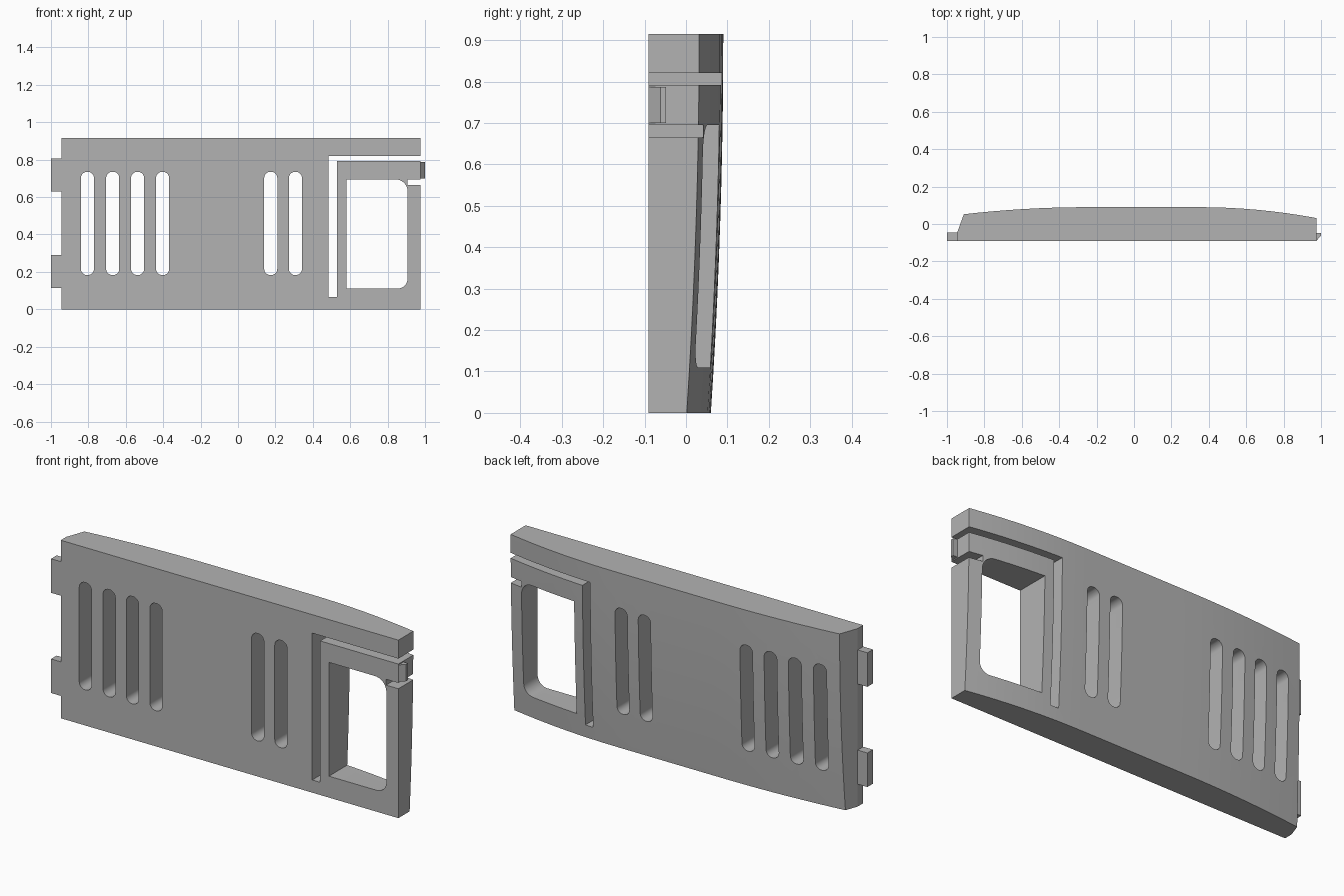
import bpy
import bmesh
import math

if "Cube" in bpy.data.objects:
    bpy.data.objects.remove(bpy.data.objects["Cube"], do_unlink=True)

FRONT, LEFT, RIGHT, TOP = -0.09, -0.945, 0.975, 0.915

grey = bpy.data.materials.new("plain grey")
grey.use_nodes = True
grey.diffuse_color = (0.45, 0.45, 0.45, 1)
grey.node_tree.nodes["Principled BSDF"].inputs["Base Color"].default_value = (0.45, 0.45, 0.45, 1)


def loft(name, rings):
    """Solid through a list of matching closed rings, capped at both ends."""
    bm = bmesh.new()
    rows = [[bm.verts.new(p) for p in ring] for ring in rings]
    n = len(rows[0])
    for a, b in zip(rows, rows[1:]):
        for i in range(n):
            j = (i + 1) % n
            bm.faces.new((a[i], a[j], b[j], b[i]))
    bm.faces.new(rows[0])
    bm.faces.new(rows[-1])
    bmesh.ops.recalc_face_normals(bm, faces=bm.faces)
    mesh = bpy.data.meshes.new(name)
    bm.to_mesh(mesh)
    bm.free()
    mesh.materials.append(grey)
    ob = bpy.data.objects.new(name, mesh)
    bpy.context.collection.objects.link(ob)
    return ob


def upright(name, outline, z0, z1):
    return loft(name, [[(x, y, z) for x, y in outline] for z in (z0, z1)])


def rounded(x0, x1, z0, z1, radii=(0, 0, 0, 0), steps=8):
    """Rectangle outline; radii run lower left, lower right, upper right, upper left."""
    pts = []
    corners = ((x0, z0, 1, 1), (x1, z0, -1, 1), (x1, z1, -1, -1), (x0, z1, 1, -1))
    for k, ((x, z, sx, sz), r) in enumerate(zip(corners, radii)):
        if r == 0:
            pts.append((x, z))
            continue
        for i in range(steps + 1):
            a = math.pi * (1 + k / 2 + i / steps / 2)
            pts.append((x + sx * r + r * math.cos(a), z + sz * r + r * math.sin(a)))
    return pts


def back(x, z):
    """Depth of the gently bowed back surface."""
    drop = 0.149 * max(0, x - 0.35) ** 2 + 0.087 * max(0, -0.25 - x) ** 2
    return 0.09 - drop - 0.03 * (1 - z / TOP) ** 2


def section(z):
    # flat front, bowed back, bevelled left end
    corner = LEFT
    for _ in range(6):
        corner = LEFT + 0.36 * (back(corner, z) + 0.045)
    xs = [RIGHT + (corner - RIGHT) * i / 24 for i in range(25)]
    ring = [(LEFT, FRONT, z), (RIGHT, FRONT, z)]
    ring += [(x, back(x, z), z) for x in xs]
    return ring + [(LEFT, -0.045, z)]


# main panel
panel = loft("curved_panel", [section(TOP * i / 10) for i in range(11)])

# openings: vents, window, latch arm gaps
openings = [rounded(x - 0.035, x + 0.035, 0.183, 0.735, (0.033,) * 4)
            for x in (-0.805, -0.67, -0.537, -0.403, 0.175, 0.307)]
openings.append(rounded(0.58, 0.907, 0.11, 0.695, (0, 0.055, 0.065, 0)))
openings.append(rounded(0.905, 1.1, 0.665, 0.695))
openings.append([(0.485, 0.065), (0.53, 0.065), (0.53, 0.792),
                 (1.1, 0.792), (1.1, 0.82), (0.485, 0.82)])

for outline in openings:
    cutter = loft("opening_cutter", [[(x, y, z) for x, z in outline] for y in (-0.3, 0.3)])
    cutter.hide_render = True
    mod = panel.modifiers.new("opening", 'BOOLEAN')
    mod.operation, mod.solver, mod.object = 'DIFFERENCE', 'EXACT', cutter
    bpy.context.view_layer.objects.active = panel
    bpy.ops.object.modifier_apply(modifier=mod.name)
    bpy.data.objects.remove(cutter, do_unlink=True)

bpy.ops.object.select_all(action='DESELECT')
panel.select_set(True)
bpy.context.view_layer.objects.active = panel
bpy.ops.object.shade_smooth_by_angle(angle=math.radians(15))

# locating tabs on the right end
tab = [(-1, FRONT), (LEFT, FRONT), (LEFT, -0.045), (-1, -0.045)]
upright("lower_tab", tab, 0.115, 0.29)
upright("upper_tab", tab, 0.63, 0.805)

# wedge catch at the tip of the latch arm
upright("latch_catch", [(RIGHT, FRONT), (1, -0.062), (1, -0.048), (RIGHT, -0.048)], 0.7, 0.787)
